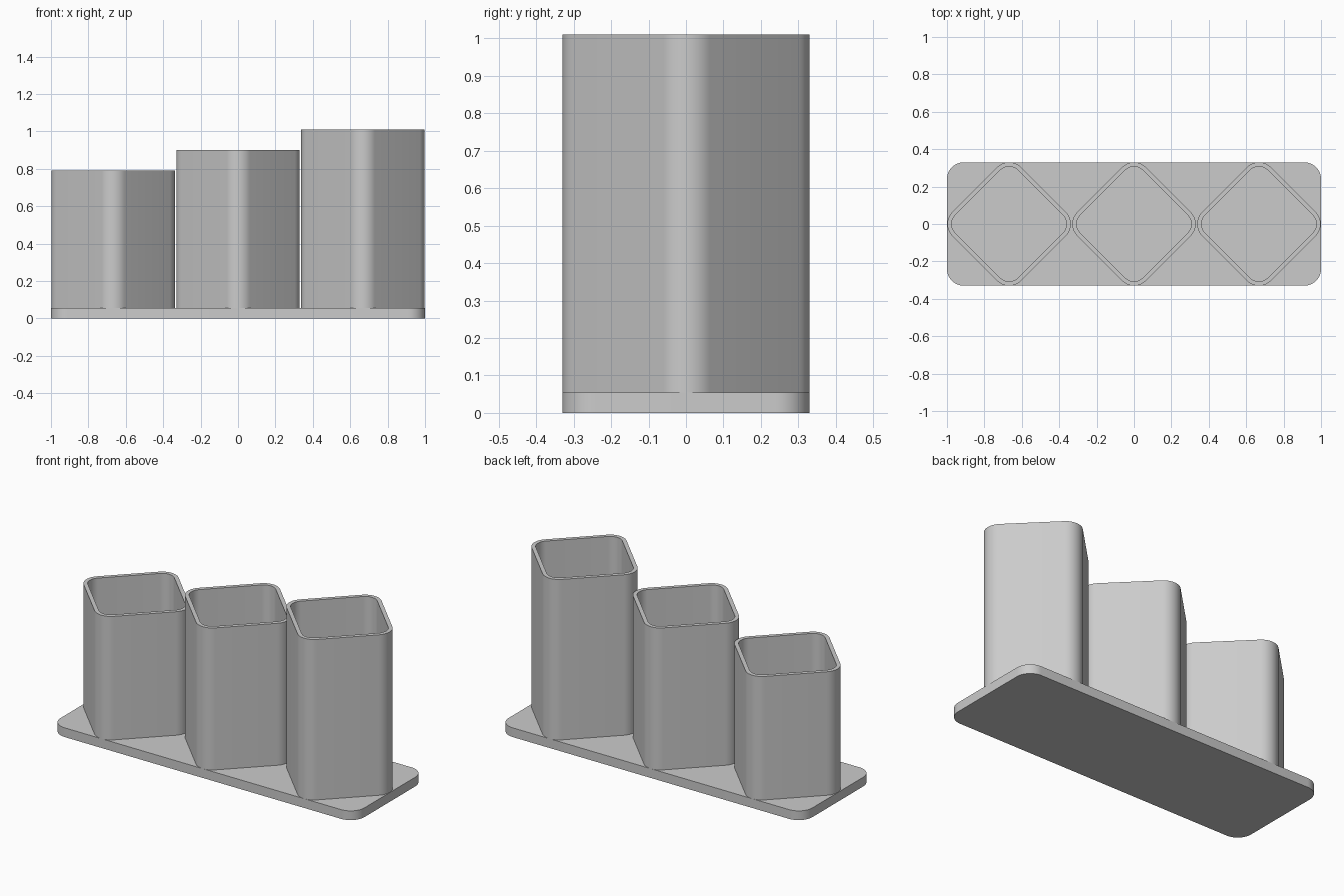
import bpy, bmesh, math
from mathutils import Vector

cube = bpy.data.objects.get("Cube")
if cube:
    bpy.data.objects.remove(cube, do_unlink=True)

grey = bpy.data.materials.new("light grey")
grey.use_nodes = True
colour = (0.6, 0.6, 0.6, 1)
grey.diffuse_color = colour
grey.node_tree.nodes["Principled BSDF"].inputs["Base Color"].default_value = colour

BASE_TOP = 0.055
HALF_DEPTH = 0.33
RADIUS = 0.09
WALL = 0.023


def rounded_rect(half_x, half_y, radius, turn=0.0, steps=12):
    """Outline of a rectangle with round corners, turned about its centre."""
    points = []
    for corner, (sx, sy) in enumerate([(1, 1), (-1, 1), (-1, -1), (1, -1)]):
        for i in range(steps + 1):
            a = math.pi / 2 * (corner + i / steps)
            x = sx * (half_x - radius) + radius * math.cos(a)
            y = sy * (half_y - radius) + radius * math.sin(a)
            points.append((x * math.cos(turn) - y * math.sin(turn),
                           x * math.sin(turn) + y * math.cos(turn)))
    return points


def loft(name, rings, x=0.0):
    """Skin a list of (outline, height) rings and cap both ends."""
    bm = bmesh.new()
    loops = [[bm.verts.new((px, py, z)) for px, py in outline] for outline, z in rings]
    for low, high in zip(loops, loops[1:]):
        for i in range(len(low)):
            j = (i + 1) % len(low)
            bm.faces.new((low[i], low[j], high[j], high[i]))
    bm.faces.new(loops[0][::-1])
    bm.faces.new(loops[-1])
    mesh = bpy.data.meshes.new(name)
    bm.to_mesh(mesh)
    bm.free()
    mesh.materials.append(grey)
    obj = bpy.data.objects.new(name, mesh)
    obj.location.x = x
    bpy.context.collection.objects.link(obj)
    bpy.ops.object.select_all(action="DESELECT")
    obj.select_set(True)
    bpy.context.view_layer.objects.active = obj
    bpy.ops.object.shade_smooth_by_angle(angle=math.radians(30))
    return obj


# Flat base plate
plate = rounded_rect(1.0, HALF_DEPTH, RADIUS)
loft("base_plate", [(plate, 0), (plate, BASE_TOP)])

# Open cups turned corner-forward, rising in height towards the left
half = (HALF_DEPTH - RADIUS) / math.sqrt(2) + RADIUS
outer = rounded_rect(half, half, RADIUS, math.pi / 4)
inner = rounded_rect(half - WALL, half - WALL, RADIUS - WALL, math.pi / 4)
for name, x, top in [("right_cup", -0.668, 0.79),
                     ("middle_cup", 0.0, 0.9),
                     ("left_cup", 0.668, 1.01)]:
    loft(name, [(outer, BASE_TOP - 0.01), (outer, top), (inner, top),
                (inner, BASE_TOP + 0.002)], x)
